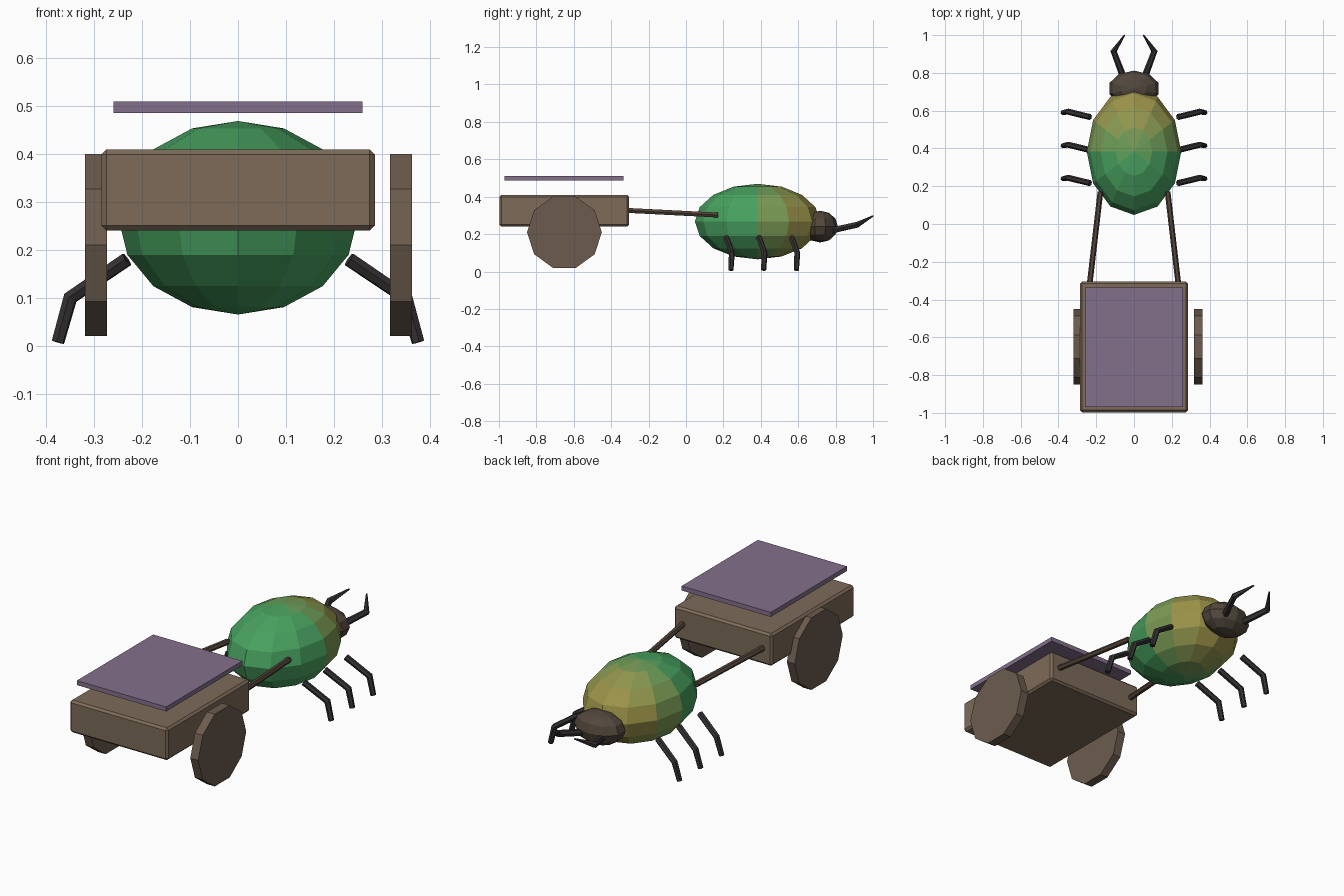
import bpy, bmesh, math
from mathutils import Matrix, Vector

if "Cube" in bpy.data.objects:
    bpy.data.objects.remove(bpy.data.objects["Cube"])


def mat(name, rgb):
    m = bpy.data.materials.new(name)
    m.diffuse_color = (*rgb, 1)
    m.use_nodes = True
    m.node_tree.nodes["Principled BSDF"].inputs["Base Color"].default_value = m.diffuse_color
    return m


WOOD = mat("wood", (0.205, 0.145, 0.098))
WHEEL = mat("wheel_wood", (0.15, 0.105, 0.074))
SHAFT = mat("shaft_wood", (0.09, 0.06, 0.043))
CLOTH = mat("purple_cloth", (0.23, 0.16, 0.26))
HEAD = mat("head_brown", (0.085, 0.063, 0.045))
DARK = mat("dark_shell", (0.035, 0.03, 0.033))


def add(name, bm, *mats):
    me = bpy.data.meshes.new(name)
    bm.to_mesh(me)
    bm.free()
    for m in mats:
        me.materials.append(m)
    ob = bpy.data.objects.new(name, me)
    bpy.context.collection.objects.link(ob)
    return ob


def box(name, lo, hi, m, bevel=0):
    lo, hi = Vector(lo), Vector(hi)
    bm = bmesh.new()
    bmesh.ops.create_cube(bm, size=1, matrix=Matrix.Translation((lo + hi) / 2) @ Matrix.Diagonal((*(hi - lo), 1)))
    if bevel:
        bmesh.ops.bevel(bm, geom=bm.edges[:], offset=bevel, segments=1, affect='EDGES')
    return add(name, bm, m)


def ellipsoid(centre, radii, segs, rings):
    bm = bmesh.new()
    bmesh.ops.create_uvsphere(bm, u_segments=segs, v_segments=rings, radius=1,
                              matrix=Matrix.Translation(centre) @ Matrix.Diagonal((*radii, 1)))
    return bm


def tube(name, pts, radii, m):
    # six-sided mitred tube along a short path
    cu = bpy.data.curves.new(name, 'CURVE')
    cu.dimensions = '3D'
    cu.bevel_depth = 1
    cu.bevel_resolution = 1
    cu.use_fill_caps = True
    sp = cu.splines.new('POLY')
    sp.points.add(len(pts) - 1)
    sp.use_smooth = False
    for p, co, r in zip(sp.points, pts, radii):
        p.co = (*co, 1)
        p.radius = r
    cu.materials.append(m)
    ob = bpy.data.objects.new(name, cu)
    bpy.context.collection.objects.link(ob)


# cart body and floating cover
box("cart_body", (-0.286, -0.997, 0.24), (0.286, -0.305, 0.41), WOOD, 0.011)
box("cart_cover", (-0.26, -0.97, 0.486), (0.26, -0.335, 0.51), CLOTH)

# wheels, ten-sided discs
for name, x in (("left_wheel", -0.296), ("right_wheel", 0.34)):
    bm = bmesh.new()
    bmesh.ops.create_cone(bm, cap_ends=True, segments=10, radius1=0.2, radius2=0.2, depth=0.046)
    bmesh.ops.rotate(bm, verts=bm.verts, matrix=Matrix.Rotation(math.pi / 2, 3, 'Y'))
    bmesh.ops.translate(bm, verts=bm.verts, vec=(x, -0.65, 0.21))
    add(name, bm, WHEEL)

# beetle shell, colour shifting from green to olive towards the head
green, olive, N = Vector((0.065, 0.36, 0.115)), Vector((0.33, 0.29, 0.065)), 7
shades = [mat(f"shell_{i}", green.lerp(olive, i / (N - 1))) for i in range(N)]
bm = ellipsoid((0, 0.383, 0.267), (0.25, 0.335, 0.202), 12, 8)
for f in bm.faces:
    t = (f.calc_center_median().y - 0.33) / 0.27
    f.material_index = round(min(max(t, 0), 1) * (N - 1))
add("beetle_shell", bm, *shades)

# head
add("beetle_head", ellipsoid((0, 0.717, 0.24), (0.137, 0.095, 0.085), 10, 6), HEAD)

for side, s in (("left", -1), ("right", 1)):
    # pulling shafts
    tube(side + "_shaft", [(s * 0.235, -0.32, 0.327), (s * 0.178, 0.17, 0.302)], (0.015, 0.015), SHAFT)
    # mandibles
    tube(side + "_mandible", [(s * 0.057, 0.78, 0.22), (s * 0.108, 0.915, 0.25), (s * 0.05, 1.0, 0.297)],
         (0.018, 0.017, 0.004), DARK)
    # legs
    for i, y in enumerate((0.24, 0.415, 0.59)):
        tube(f"{side}_leg_{i + 1}", [(s * 0.232, y - 0.024, 0.18), (s * 0.35, y + 0.005, 0.1),
                                     (s * 0.376, y, 0.007)], (0.016, 0.016, 0.014), DARK)
